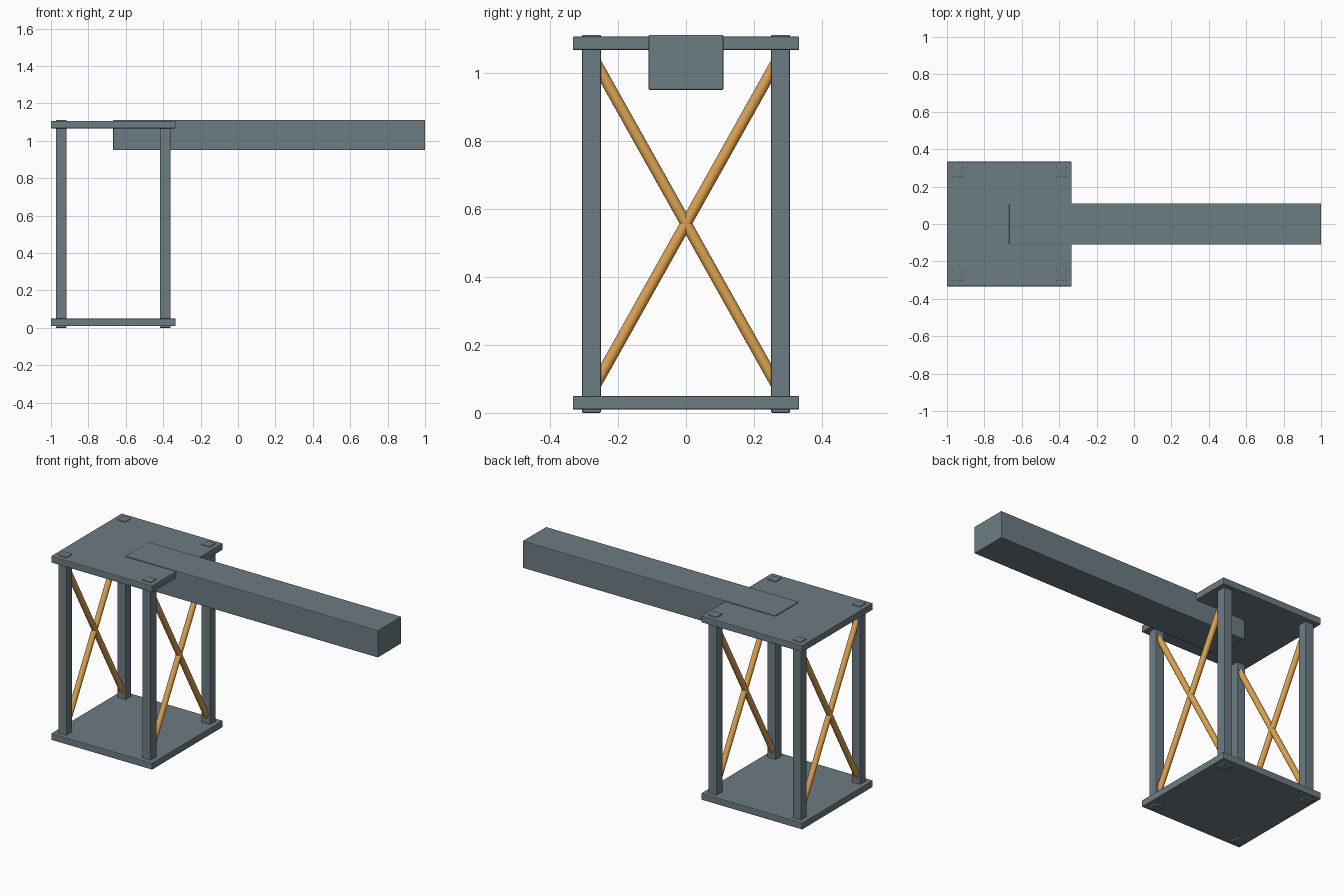
import bpy
import math
from mathutils import Vector

if "Cube" in bpy.data.objects:
    bpy.data.objects.remove(bpy.data.objects["Cube"])


def material(name, color):
    m = bpy.data.materials.new(name)
    m.diffuse_color = (*color, 1)
    m.use_nodes = True
    m.node_tree.nodes["Principled BSDF"].inputs["Base Color"].default_value = m.diffuse_color
    return m


steel = material("slate_grey", (0.15, 0.20, 0.23))
brass = material("amber", (0.72, 0.37, 0.08))


def box(name, x, y, z):
    """Box spanning the given (low, high) ranges, with a tiny edge bevel."""
    ranges = (x, y, z)
    bpy.ops.mesh.primitive_cube_add(size=1, location=[(a + b) / 2 for a, b in ranges])
    ob = bpy.context.object
    ob.name = name
    ob.scale = [b - a for a, b in ranges]
    bpy.ops.object.transform_apply(location=False, rotation=False, scale=True)
    bevel = ob.modifiers.new("edge_bevel", "BEVEL")
    bevel.width = 0.004
    bevel.segments = 2
    ob.data.materials.append(steel)
    return ob


def rod(name, start, end, radius):
    """Smooth round rod between two points."""
    a, b = Vector(start), Vector(end)
    bpy.ops.mesh.primitive_cylinder_add(vertices=24, radius=radius,
                                        depth=(b - a).length, location=(a + b) / 2)
    ob = bpy.context.object
    ob.name = name
    ob.rotation_euler = (b - a).to_track_quat("Z", "Y").to_euler()
    ob.data.materials.append(brass)
    bpy.ops.object.shade_smooth_by_angle(angle=math.radians(40))


CX = -0.667     # tower centre
OFF = 0.278     # post offset from tower centre
HALF = 0.028    # half post width

# Base and top plates
box("base_plate", (-1, -0.333), (-0.333, 0.333), (0.01, 0.05))
box("top_plate", (-1, -0.333), (-0.333, 0.333), (1.067, 1.107))

# Corner posts, passing slightly through both plates
for sx, side in ((-1, "left"), (1, "right")):
    px = CX + sx * OFF
    for sy, end in ((-1, "front"), (1, "back")):
        py = sy * OFF
        box(f"{side}_{end}_post", (px - HALF, px + HALF),
            (py - HALF, py + HALF), (0, 1.112))
    # Crossed braces on the left and right sides
    for s, tag in ((-1, "rising"), (1, "falling")):
        rod(f"{side}_{tag}_brace", (px, s * OFF, 0.061), (px, -s * OFF, 1.053), 0.0165)

# Long overhanging arm
box("arm", (-0.667, 1), (-0.11, 0.11), (0.95, 1.112))
